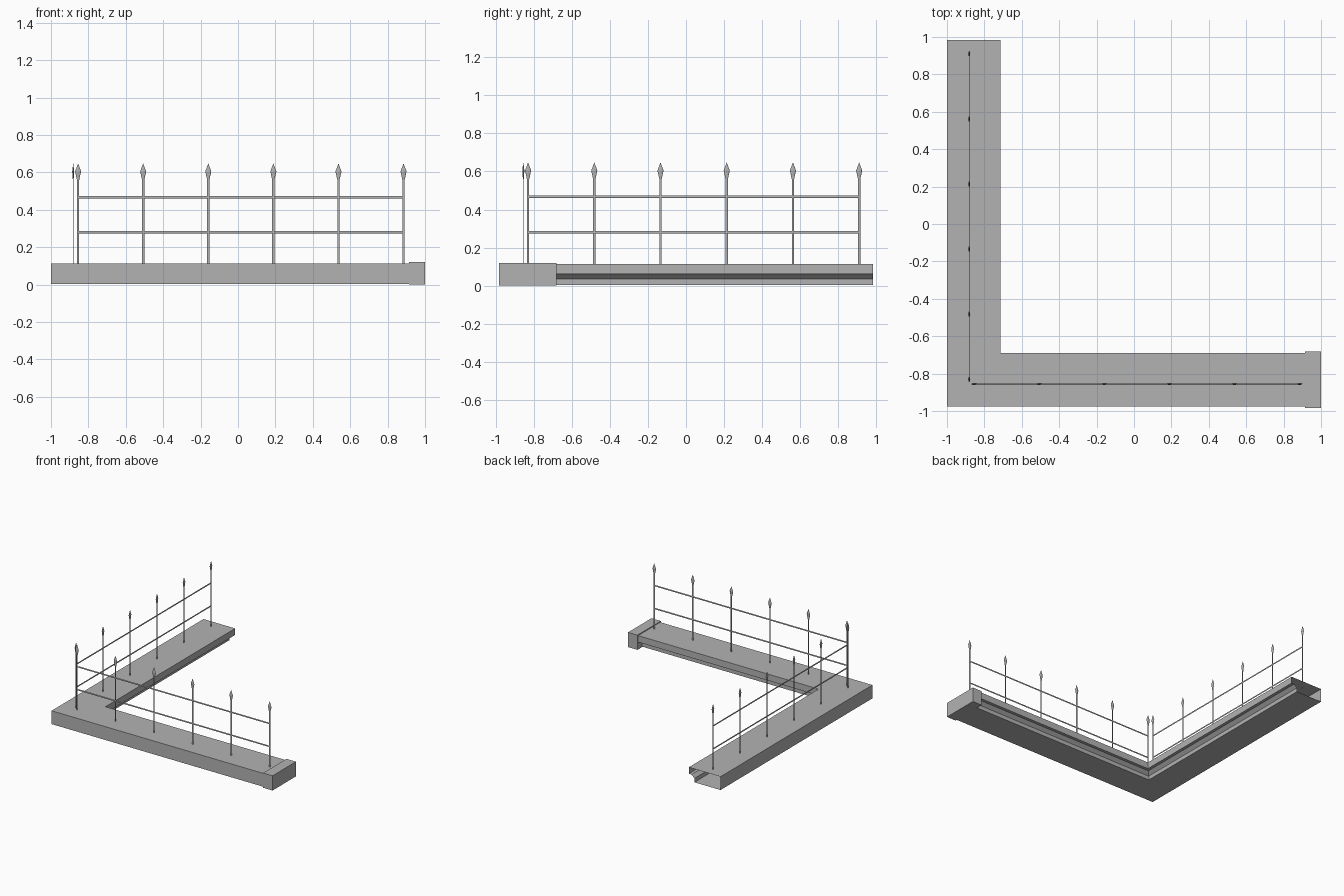
import bpy, bmesh
from mathutils import Matrix, Vector

if "Cube" in bpy.data.objects:
    bpy.data.objects.remove(bpy.data.objects["Cube"])


def material(name, v):
    mat = bpy.data.materials.new(name)
    mat.diffuse_color = (v, v, v, 1)
    mat.use_nodes = True
    mat.node_tree.nodes["Principled BSDF"].inputs["Base Color"].default_value = mat.diffuse_color
    return mat


STONE = material("dark_stone", 0.45)
IRON = material("dark_iron", 0.45)


def finish(bm, name, mat):
    bmesh.ops.recalc_face_normals(bm, faces=bm.faces)
    me = bpy.data.meshes.new(name)
    bm.to_mesh(me)
    bm.free()
    me.materials.append(mat)
    ob = bpy.data.objects.new(name, me)
    bpy.context.collection.objects.link(ob)
    return ob


# L-shaped ledge: hollow profile (distance from outer face, z) mitred round the corner
profile = [(0, 0.004), (0, 0.113), (0.286, 0.113), (0.286, 0.06),
           (0.262, 0.06), (0.235, 0.036), (0.235, 0.004)]
bm = bmesh.new()
rings = [[bm.verts.new(p) for p in ((-1 + d, 0.983, z),
                                    (-1 + d, -0.975 + d, z),
                                    (0.93, -0.975 + d, z))] for d, z in profile]
for i, a in enumerate(rings):
    b = rings[(i + 1) % len(rings)]
    for k in range(2):
        bm.faces.new((a[k], b[k], b[k + 1], a[k + 1]))
finish(bm, "ledge", STONE)

# End block closing the front arm
bm = bmesh.new()
lo, hi = Vector((0.915, -0.983, 0.0)), Vector((1.0, -0.681, 0.12))
bmesh.ops.create_cube(bm, size=1, matrix=Matrix.Translation((lo + hi) / 2)
                      @ Matrix.Diagonal((*(hi - lo), 1)))
finish(bm, "end_block", STONE)

FLAT = Matrix.Diagonal((1, 0.35, 1, 1))


# Flat iron railing along local x: bars, two rails and flattened spear tips
def railing(name, matrix):
    n, step = 6, 0.348
    length = (n - 1) * step
    bm = bmesh.new()

    def cone(r1, r2, depth, m):
        bmesh.ops.create_cone(bm, segments=8, radius1=r1, radius2=r2,
                              depth=depth, cap_ends=False, matrix=m)

    for i in range(n):
        for r1, r2, z0, z1 in ((0.006, 0.006, 0.11, 0.57),
                               (0.004, 0.016, 0.55, 0.605),
                               (0.016, 0.0, 0.605, 0.648)):
            cone(r1, r2, z1 - z0, Matrix.Translation((i * step, 0, (z0 + z1) / 2)) @ FLAT)
    for z in (0.28, 0.467):
        cone(0.006, 0.006, length, Matrix.Translation((length / 2, 0, z)) @ FLAT
             @ Matrix.Rotation(1.5707963, 4, 'Y'))
    bmesh.ops.remove_doubles(bm, verts=bm.verts, dist=0.0001)
    finish(bm, name, IRON).matrix_world = matrix


railing("front_railing", Matrix.Translation((-0.855, -0.855, 0)))
railing("left_railing", Matrix.Translation((-0.881, -0.83, 0))
        @ Matrix.Rotation(1.5707963, 4, 'Z'))
